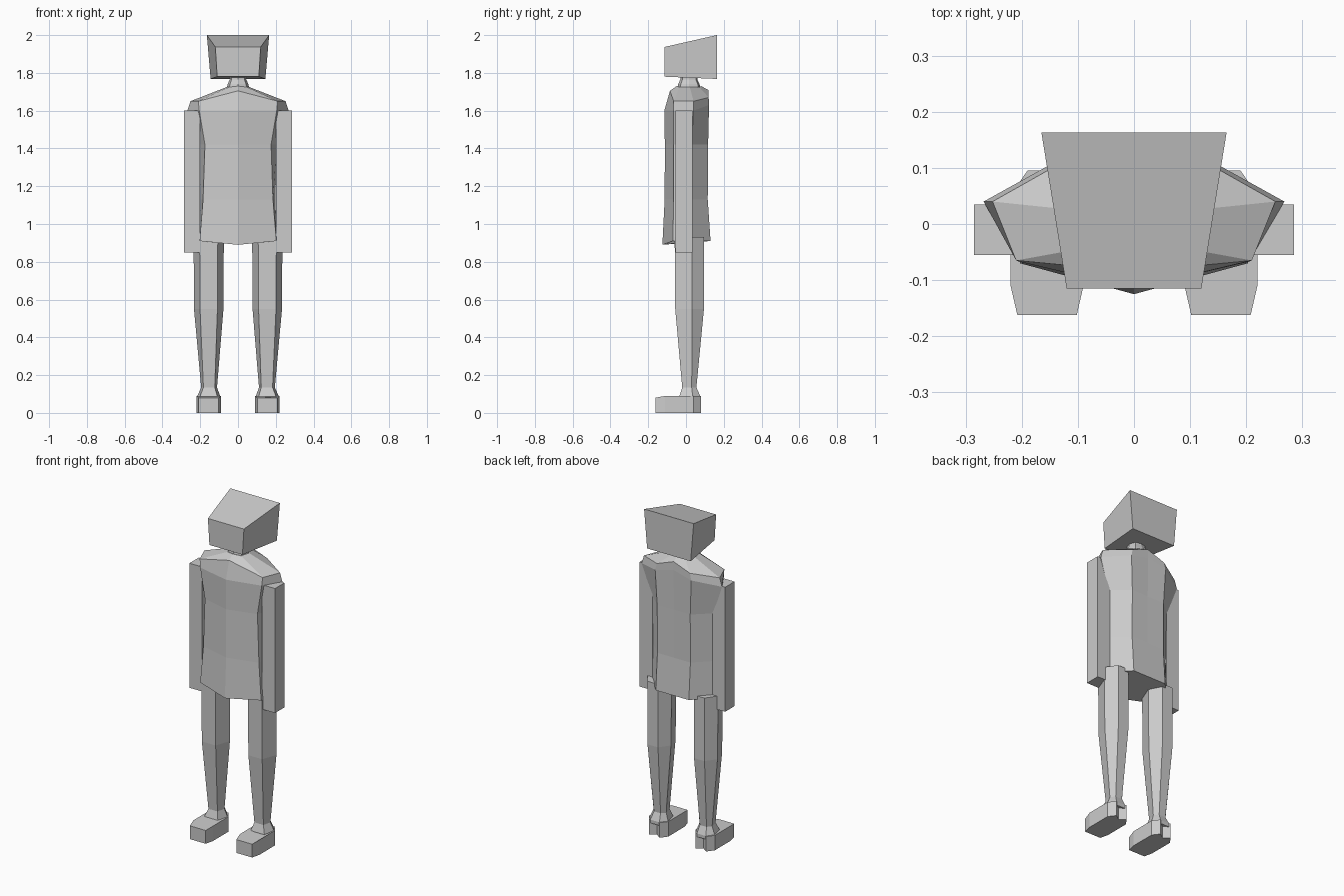
import bpy, bmesh

grey = bpy.data.materials.new("plain_grey")
grey.diffuse_color = (0.6, 0.6, 0.6, 1)


def loft(name, rings, cap=True):
    """Skin a stack of point rings (bottom to top) with flat faces."""
    bm = bmesh.new()
    loops = [[bm.verts.new(p) for p in ring] for ring in rings]
    n = len(loops[0])
    for lo, hi in zip(loops, loops[1:]):
        for i in range(n):
            j = (i + 1) % n
            bm.faces.new((lo[i], lo[j], hi[j], hi[i]))
    if cap:
        bm.faces.new(loops[0][::-1])
        bm.faces.new(loops[-1])
    bmesh.ops.recalc_face_normals(bm, faces=bm.faces[:])
    mesh = bpy.data.meshes.new(name)
    bm.to_mesh(mesh)
    bm.free()
    mesh.materials.append(grey)
    obj = bpy.data.objects.new(name, mesh)
    bpy.context.collection.objects.link(obj)
    return obj


def flat(z, pts):
    return [(x, y, z) for x, y in pts]


def mirrored(obj):
    obj.modifiers.new("mirror", 'MIRROR').use_axis[0] = True


def body_ring(front, corner, side, blade, spine):
    """Full ring from the points of its right half."""
    flip = lambda p: (-p[0], p[1], p[2])
    return [front, corner, side, blade, spine, flip(blade), flip(side), flip(corner)]


# torso: pointed chest, slanted flanks, flat back, sloping shoulders
loft("torso", [
    body_ring((0, -.125, .89), (.203, -.07, .91), (.205, .03, .91), (.11, .13, .91), (0, .13, .91)),
    body_ring((0, -.113, 1.13), (.185, -.065, 1.13), (.198, .03, 1.13), (.11, .115, 1.13), (0, .115, 1.13)),
    body_ring((0, -.112, 1.42), (.175, -.065, 1.42), (.205, .03, 1.42), (.11, .117, 1.42), (0, .115, 1.42)),
    body_ring((0, -.115, 1.60), (.205, -.067, 1.60), (.268, .04, 1.60), (.12, .122, 1.63), (0, .118, 1.66)),
    body_ring((0, -.085, 1.705), (.21, -.065, 1.65), (.252, .04, 1.65), (.11, .12, 1.67), (0, .118, 1.71)),
    body_ring((0, -.05, 1.73), (.045, -.035, 1.725), (.06, .02, 1.725), (.04, .07, 1.725), (0, .08, 1.73)),
])

# neck: short tapered column
loft("neck", [flat(z, [(0, .015 - .06 * s), (.045 * s, .015 - .045 * s), (.058 * s, .015),
                       (.045 * s, .015 + .05 * s), (0, .015 + .06 * s), (-.045 * s, .015 + .05 * s),
                       (-.058 * s, .015), (-.045 * s, .015 - .045 * s)])
              for z, s in ((1.71, 1.05), (1.74, .95), (1.765, .75), (1.785, .75))])

# head: wedge block, wider and taller at the back
loft("head", [
    [(-.11, -.115, 1.78), (.11, -.115, 1.78), (.145, .163, 1.768), (-.145, .163, 1.768)],
    [(-.12, -.115, 1.937), (.12, -.115, 1.937), (.165, .163, 2.0), (-.165, .163, 2.0)],
])

# arms: plain slabs
slab = [(.20, -.055), (.285, -.055), (.285, .035), (.20, .035)]
mirrored(loft("arm", [flat(.85, slab), flat(1.60, slab)]))


# legs: six-sided, tapering to the ankle
def leg_ring(z, cx, face, wide, heel, yf, ys, yb):
    return flat(z, [(cx - face, yf), (cx + face, yf), (cx + wide, ys),
                    (cx + heel, yb), (cx - heel, yb), (cx - wide, ys)])


mirrored(loft("leg", [
    leg_ring(.07, .155, .045, .06, .03, -.035, .035, .075),
    leg_ring(.09, .155, .045, .06, .03, -.035, .035, .075),
    leg_ring(.135, .153, .03, .042, .022, -.02, .03, .055),
    leg_ring(.55, .155, .046, .078, .035, -.057, .033, .095),
    leg_ring(.93, .155, .048, .08, .035, -.06, .03, .095),
]))

# feet: blocky shoe with a notched heel
sole = [(.102, -.162), (.208, -.162), (.22, -.11), (.22, .04), (.19, .08),
        (.155, .055), (.12, .08), (.09, .04), (.09, -.11)]
mirrored(loft("foot", [flat(0, sole),
                       [(x, y, .08 if y < -.15 else .09) for x, y in sole]]))
